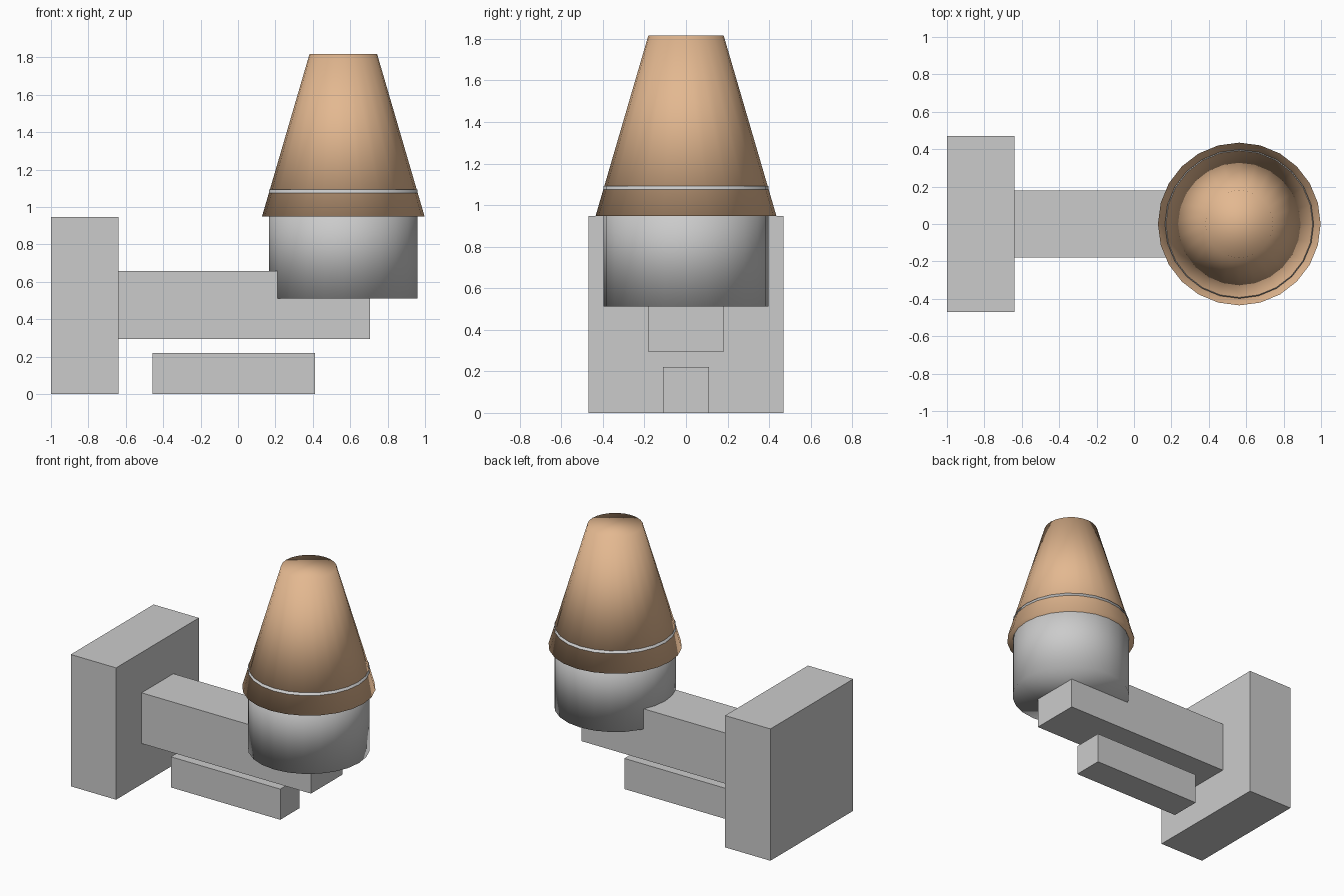
import bpy

if "Cube" in bpy.data.objects:
    bpy.data.objects.remove(bpy.data.objects["Cube"])

SIDES = 24
LAMP_X = 0.563


def material(name, rgb):
    mat = bpy.data.materials.new(name)
    mat.diffuse_color = (*rgb, 1)
    mat.use_nodes = True
    mat.node_tree.nodes["Principled BSDF"].inputs["Base Color"].default_value = mat.diffuse_color
    return mat


def box(name, x, y, z, mat=None):
    """Box from (min, max) ranges on each axis."""
    bpy.ops.mesh.primitive_cube_add(
        size=1, location=[(a + b) / 2 for a, b in (x, y, z)])
    ob = bpy.context.object
    ob.name = name
    ob.scale = [b - a for a, b in (x, y, z)]
    bpy.ops.object.transform_apply(location=False, rotation=False, scale=True)
    if mat:
        ob.data.materials.append(mat)
    return ob


def round_part(name, r_bottom, r_top, z, mat=None):
    """Capped, fully smooth-shaded cylinder or cone on the lamp axis."""
    bpy.ops.mesh.primitive_cone_add(
        vertices=SIDES, radius1=r_bottom, radius2=r_top, depth=z[1] - z[0],
        location=(LAMP_X, 0, (z[0] + z[1]) / 2))
    ob = bpy.context.object
    ob.name = name
    bpy.ops.object.shade_smooth()
    if mat:
        ob.data.materials.append(mat)
    return ob


copper = material("copper", (0.77, 0.48, 0.28))
dark_grey = material("dark_grey", (0.62, 0.62, 0.63))

# Wall plate, arm and lower bar
box("wall_plate", (-1.0, -0.64), (-0.47, 0.47), (0, 0.947))
box("arm", (-0.64, 0.706), (-0.18, 0.18), (0.293, 0.657))
box("lower_bar", (-0.457, 0.413), (-0.11, 0.11), (0, 0.22), dark_grey)

# Lamp cup and the tapered shade over it
round_part("lamp_cup", 0.398, 0.398, (0.512, 1.093))
round_part("lamp_shade", 0.435, 0.181, (0.948, 1.817), copper)
